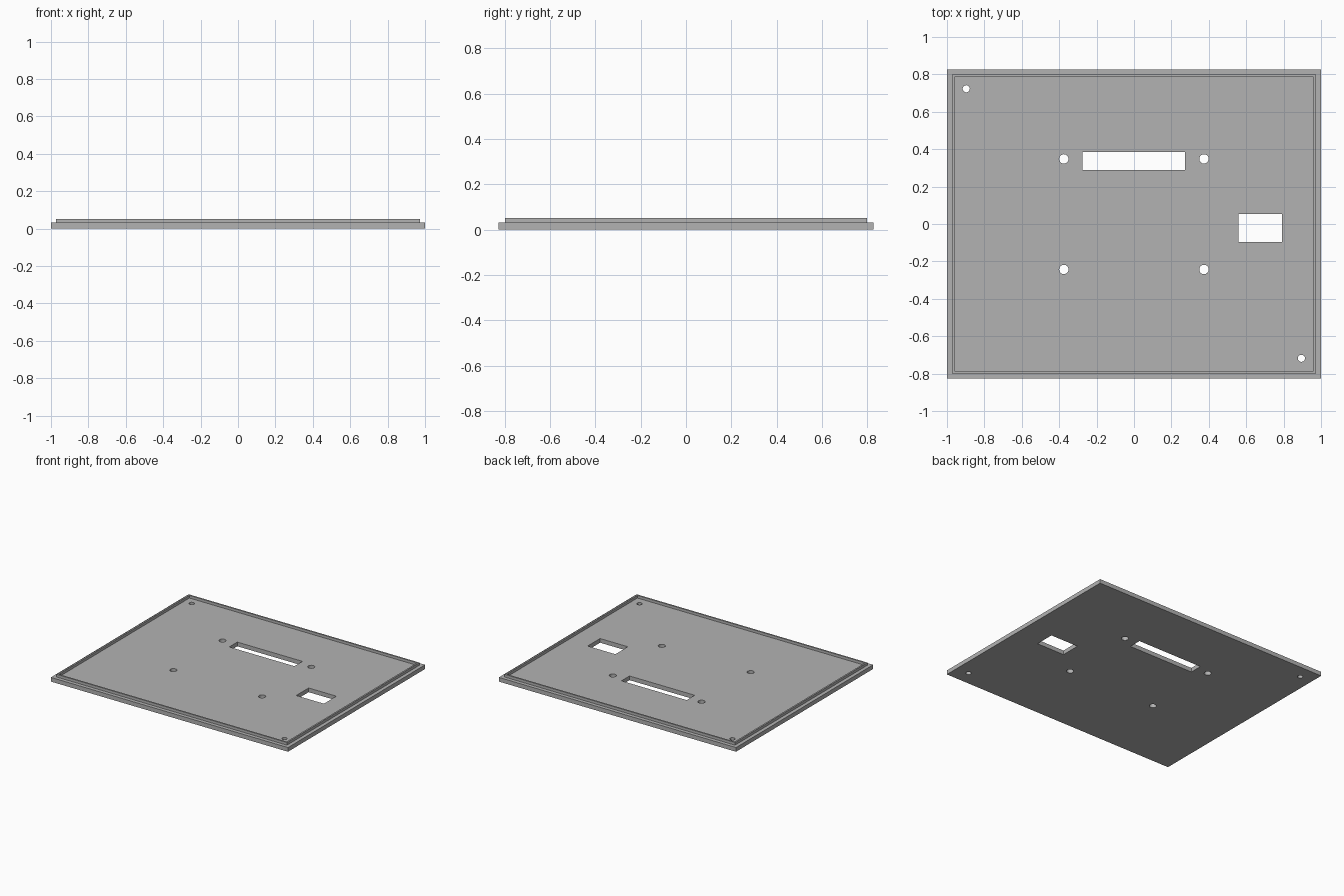
import bpy, bmesh

if "Cube" in bpy.data.objects:
    bpy.data.objects.remove(bpy.data.objects["Cube"])

grey = bpy.data.materials.new("plain grey")
grey.diffuse_color = (0.45, 0.45, 0.45, 1)
grey.use_nodes = True
grey.node_tree.nodes["Principled BSDF"].inputs["Base Color"].default_value = grey.diffuse_color

FLOOR, RIM = 0.032, 0.052


def box(name, x0, x1, y0, y1, z0, z1):
    bpy.ops.mesh.primitive_cube_add(size=1, location=((x0 + x1) / 2, (y0 + y1) / 2, (z0 + z1) / 2))
    ob = bpy.context.object
    ob.name = name
    ob.scale = (x1 - x0, y1 - y0, z1 - z0)
    bpy.ops.object.transform_apply(location=True, rotation=False, scale=True)
    return ob


def cut(target, cutter):
    mod = target.modifiers.new("cut", "BOOLEAN")
    mod.operation, mod.solver, mod.object = "DIFFERENCE", "EXACT", cutter
    bpy.context.view_layer.objects.active = target
    bpy.ops.object.modifier_apply(modifier=mod.name)
    bpy.data.objects.remove(cutter)


# base plate
plate = box("base_plate", -1, 1, -0.826, 0.826, 0, FLOOR)
plate.data.materials.append(grey)

# long slot and connector window
cut(plate, box("slot_cutter", -0.276, 0.274, 0.289, 0.386, -0.1, 0.2))
cut(plate, box("window_cutter", 0.558, 0.792, -0.096, 0.054, -0.1, 0.2))

# four mounting holes and two corner screw holes
holes = [(x, y, 0.025) for x in (-0.375, 0.374) for y in (0.348, -0.243)]
holes += [(-0.897, 0.723, 0.019), (0.895, -0.718, 0.019)]
for x, y, r in holes:
    bpy.ops.mesh.primitive_cylinder_add(vertices=32, radius=r, depth=0.4, location=(x, y, 0))
    cut(plate, bpy.context.object)

# thin raised lip, set in from the plate edge
bm = bmesh.new()
loops = []
for hx, hy, z in ((0.972, 0.798, FLOOR), (0.972, 0.798, RIM), (0.960, 0.786, RIM), (0.960, 0.786, FLOOR)):
    loops.append([bm.verts.new((sx * hx, sy * hy, z)) for sx, sy in ((-1, -1), (1, -1), (1, 1), (-1, 1))])
for a, b in zip(loops, loops[1:]):
    for i in range(4):
        j = (i + 1) % 4
        bm.faces.new((a[i], a[j], b[j], b[i]))
mesh = bpy.data.meshes.new("raised_lip")
bm.to_mesh(mesh)
bm.free()
mesh.materials.append(grey)
bpy.context.collection.objects.link(bpy.data.objects.new("raised_lip", mesh))
